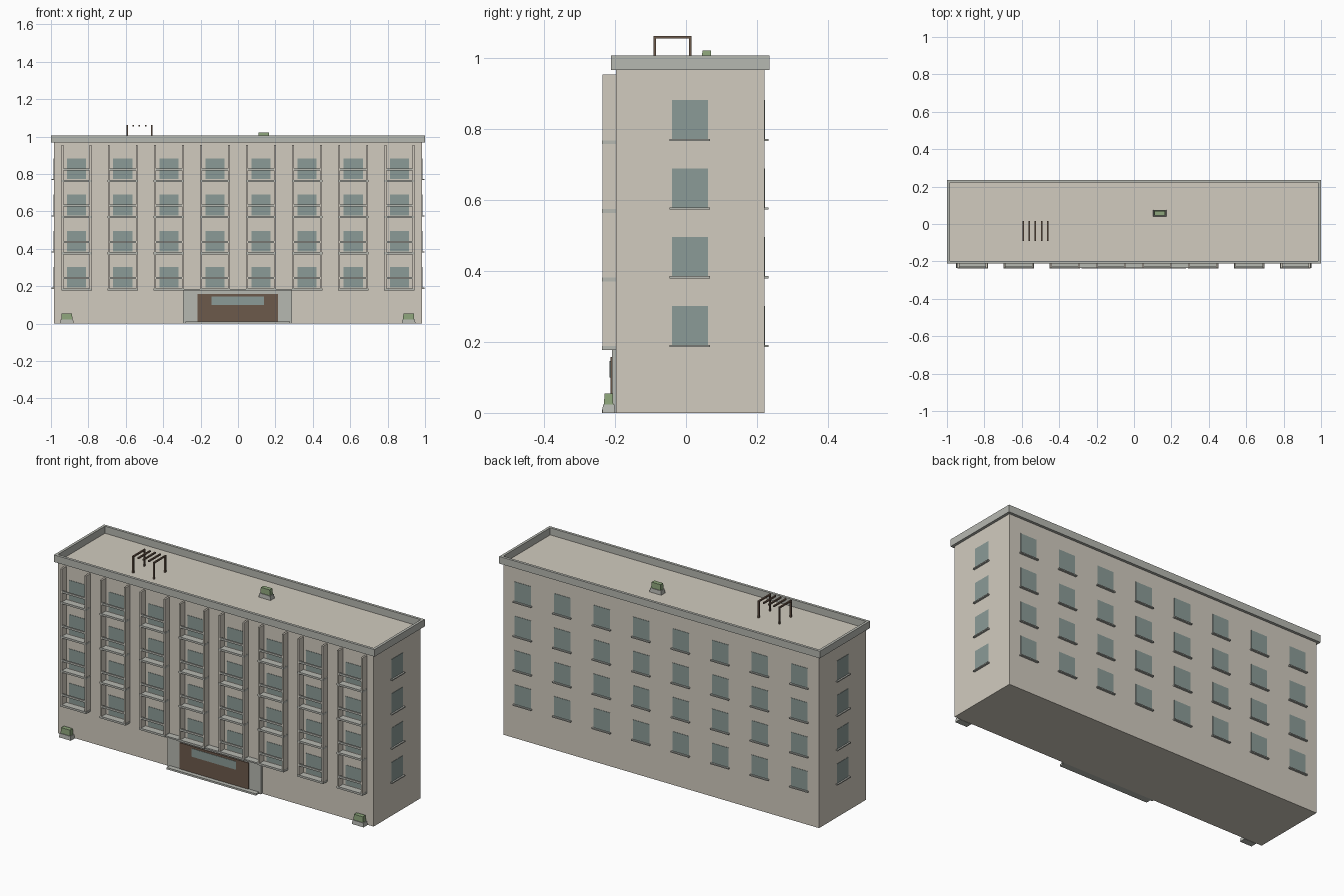
import bpy, bmesh

if "Cube" in bpy.data.objects:
    bpy.data.objects.remove(bpy.data.objects["Cube"])


def material(name, rgb):
    m = bpy.data.materials.new(name)
    m.diffuse_color = (*rgb, 1)
    m.use_nodes = True
    m.node_tree.nodes["Principled BSDF"].inputs["Base Color"].default_value = m.diffuse_color
    return m


WALL = material("wall", (0.64, 0.60, 0.52))
TRIM = material("trim", (0.47, 0.48, 0.44))
GLASS = material("glass", (0.26, 0.33, 0.31))
WOOD = material("wood", (0.15, 0.10, 0.07))
LEAF = material("leaf", (0.27, 0.38, 0.20))


def boxes(name, mat, items):
    """One object from (x0, x1, y0, y1, z0, z1[, top taper]) boxes."""
    bm = bmesh.new()
    for x0, x1, y0, y1, z0, z1, *taper in items:
        t = taper[0] if taper else 1
        vs = bmesh.ops.create_cube(bm, size=1)["verts"]
        for v in vs:
            s = t if v.co.z > 0 else 1
            v.co.x = (x0 + x1) / 2 + v.co.x * (x1 - x0) * s
            v.co.y = (y0 + y1) / 2 + v.co.y * (y1 - y0) * s
            v.co.z = z0 if v.co.z < 0 else z1
    me = bpy.data.meshes.new(name)
    bm.to_mesh(me)
    bm.free()
    me.materials.append(mat)
    ob = bpy.data.objects.new(name, me)
    bpy.context.collection.objects.link(ob)
    return ob


FRONT, BACK, SIDE, ROOF = -0.198, 0.221, 0.985, 0.967
COLS = [(i - 3.5) * 0.2465 for i in range(8)]
FLOORS = [0.192 + i * 0.1935 for i in range(4)]

# Main block and roof parapet
boxes("building_body", WALL, [(-SIDE, SIDE, FRONT, BACK, 0, ROOF)])
boxes("roof_parapet", TRIM, [
    (-SIDE, SIDE, -0.212, -0.197, ROOF, 1.007),
    (-SIDE, SIDE, 0.221, 0.236, ROOF, 1.007),
    (-1, -SIDE, -0.212, 0.236, ROOF, 1.007),
    (SIDE, 1, -0.212, 0.236, ROOF, 1.007)])

# Windows and sills on all walls
front_glass, back_glass, back_sills, side_glass, side_sills = [], [], [], [], []
for z in FLOORS:
    for x in COLS:
        front_glass.append((x - .051, x + .051, FRONT - .002, FRONT + .004, z, z + .11))
        back_glass.append((x - .051, x + .051, BACK - .004, BACK + .002, z, z + .11))
        back_sills.append((x - .057, x + .057, BACK - .002, BACK + .012, z - .006, z))
    for s in (-1, 1):
        xa, xb, xc = s * (SIDE - .004), s * (SIDE + .002), s * (SIDE + .011)
        side_glass.append((min(xa, xb), max(xa, xb), -.04, .062, z, z + .11))
        side_sills.append((min(xa, xc), max(xa, xc), -.046, .068, z - .006, z))
boxes("front_windows", GLASS, front_glass)
boxes("back_windows", GLASS, back_glass)
boxes("side_windows", GLASS, side_glass)
boxes("back_sills", TRIM, back_sills)
boxes("side_sills", TRIM, side_sills)

# Balcony stacks: fins, floor slabs and rails
fins, slabs, rails = [], [], []
for x in COLS:
    for s in (-1, 1):
        c = x + s * 0.075
        fins.append((c - .005, c + .005, -.236, FRONT + .002, .179, .954))
    for z in FLOORS:
        slabs.append((x - .081, x + .081, -.237, FRONT + .002, z - .015, z - .004))
        rails.append((x - .075, x + .075, -.236, -.227, z + .046, z + .057))
boxes("balcony_fins", WALL, fins)
boxes("balcony_slabs", TRIM, slabs)
boxes("balcony_rails", TRIM, rails)

# Entrance
boxes("entrance_surround", TRIM, [(-.293, .29, -.209, FRONT + .002, 0, .18)])
boxes("entrance_canopy", TRIM, [(-.353, .35, -.235, FRONT + .002, .178, .186)])
boxes("entrance_step", TRIM, [(-.28, .277, -.237, FRONT, 0, .01)])
boxes("entrance_door", WOOD, [(-.217, .214, -.213, -.2, .01, .158)])
boxes("door_glass", GLASS, [(-.141, .138, -.215, -.208, .1, .146)])

# Planters: two at the ground, one on the roof
spots = [(-.915, -.218, 0), (.912, -.218, 0), (.138, .058, ROOF)]
boxes("planter_tubs", TRIM, [(x - .037, x + .037, y - .018, y + .018, z, z + .023, .9)
                             for x, y, z in spots])
boxes("planter_hedges", LEAF, [(x - .03, x + .03, y - .013, y + .013, z + .023, z + .055, .92)
                               for x, y, z in spots])

# Rooftop pergola
slat_x = [-.592 + i * .0325 for i in range(5)]
boxes("pergola_slats", WOOD, [(x - .004, x + .004, -.092, .016, 1.055, 1.063) for x in slat_x])
boxes("pergola_posts", WOOD, [(x - .004, x + .004, y - .004, y + .004, ROOF, 1.056)
                              for x in (slat_x[0], slat_x[-1]) for y in (-.088, .012)])
